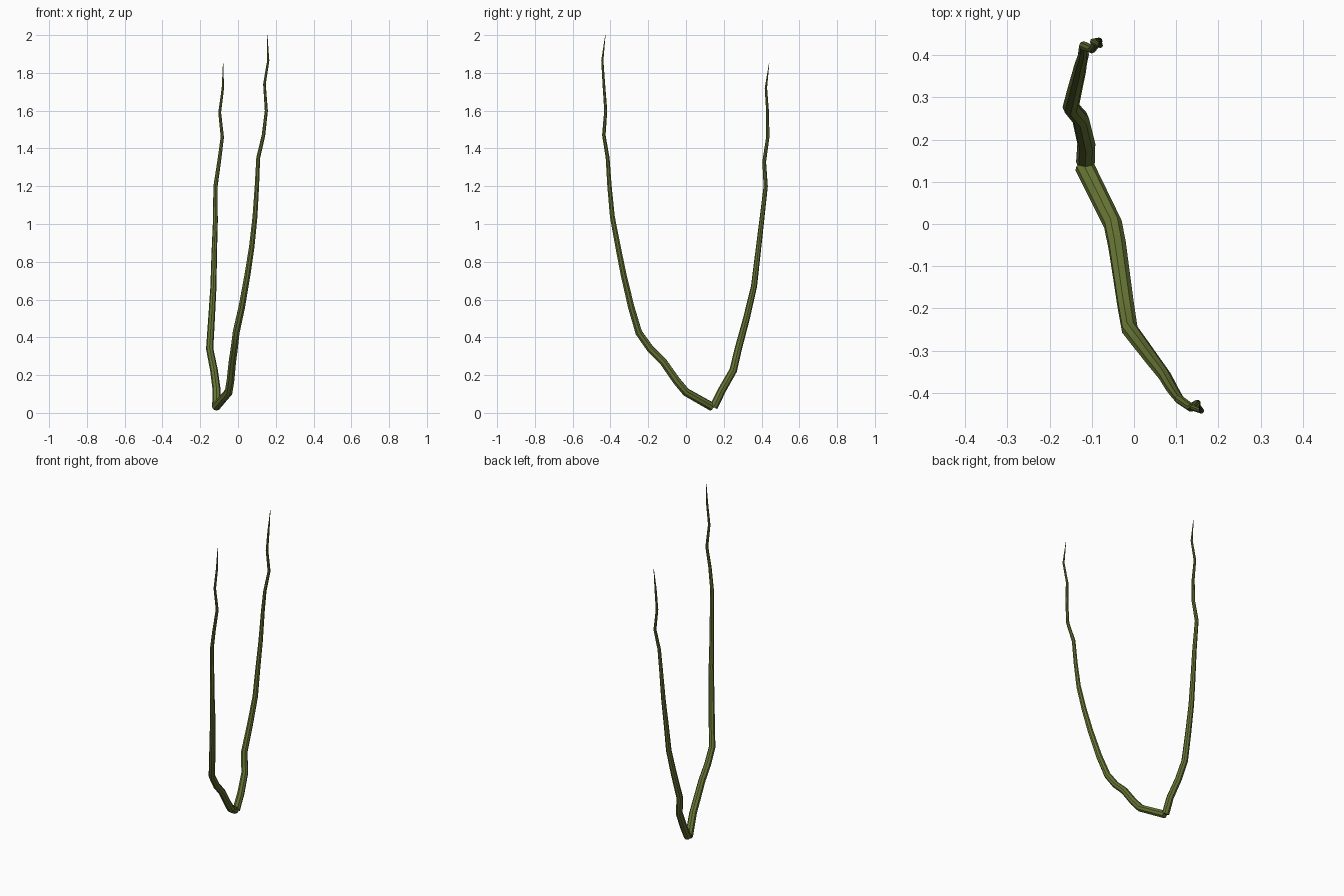
import bpy

if "Cube" in bpy.data.objects:
    bpy.data.objects.remove(bpy.data.objects["Cube"])

# Single olive bark colour
bark = bpy.data.materials.new("olive_green")
bark.diffuse_color = (0.135, 0.178, 0.035, 1)
bark.use_nodes = True
bark.node_tree.nodes["Principled BSDF"].inputs["Base Color"].default_value = bark.diffuse_color


def branch(name, points, r0, r1):
    """Tapering, slightly crooked tube through the given points."""
    cu = bpy.data.curves.new(name, 'CURVE')
    cu.dimensions = '3D'
    cu.bevel_depth = 1.0
    cu.bevel_resolution = 2
    cu.use_fill_caps = True
    sp = cu.splines.new('POLY')
    sp.points.add(len(points) - 1)
    top = points[-1][2]
    for p, co in zip(sp.points, points):
        p.co = (*co, 1)
        p.radius = r0 + (r1 - r0) * co[2] / top
    sp.points[-1].radius = 0.001
    sp.use_smooth = True
    cu.materials.append(bark)
    ob = bpy.data.objects.new(name, cu)
    bpy.context.collection.objects.link(ob)
    bpy.ops.object.select_all(action='DESELECT')
    ob.select_set(True)
    bpy.context.view_layer.objects.active = ob
    bpy.ops.object.convert(target='MESH')
    ob = bpy.context.object
    bpy.ops.object.shade_smooth_by_angle()
    return ob


# Long branch leaning to the front
branch("long_branch", [
    (-.118, .138, .032), (-.05, 0, .11), (-.04, -.05, .17), (-.03, -.12, .27),
    (-.02, -.19, .34), (-.01, -.25, .425), (.02, -.29, .56), (.05, -.33, .73),
    (.073, -.36, .88), (.09, -.39, 1.04), (.1, -.405, 1.2), (.107, -.415, 1.35),
    (.135, -.435, 1.47), (.15, -.425, 1.6), (.14, -.435, 1.74),
    (.16, -.443, 1.865), (.155, -.427, 2.0)], .0235, .005)

# Shorter branch rising at the back
branch("short_branch", [
    (-.115, .146, .03), (-.113, .19, .12), (-.127, .25, .225), (-.15, .277, .34),
    (-.14, .32, .5), (-.13, .36, .67), (-.126, .38, .84), (-.12, .4, 1.01),
    (-.119, .422, 1.2), (-.1, .414, 1.33), (-.083, .433, 1.46),
    (-.097, .432, 1.59), (-.08, .423, 1.72), (-.079, .44, 1.85)], .0225, .005)
